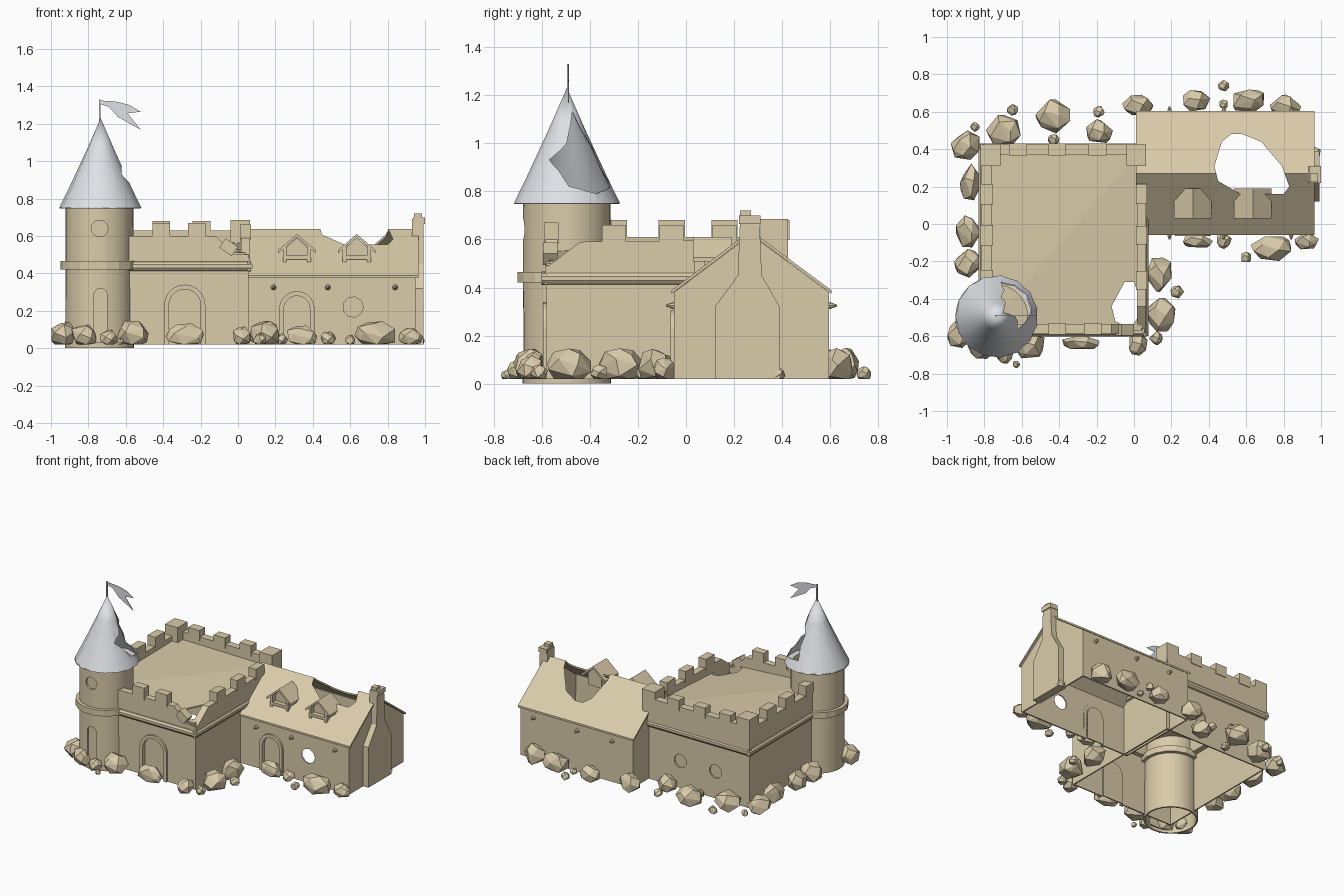
import bpy, bmesh, math, random
from mathutils import Vector, Matrix

if "Cube" in bpy.data.objects:
    bpy.data.objects.remove(bpy.data.objects["Cube"])

random.seed(4)


def material(name, rgb):
    m = bpy.data.materials.new(name)
    m.diffuse_color = (*rgb, 1)
    m.use_nodes = True
    m.node_tree.nodes["Principled BSDF"].inputs["Base Color"].default_value = m.diffuse_color
    return m


STONE = material("sand stone", (0.70, 0.60, 0.40))
SLATE = material("pale grey slate", (0.74, 0.75, 0.79))


def finish(name, bm, mat=STONE):
    bmesh.ops.recalc_face_normals(bm, faces=bm.faces[:])
    me = bpy.data.meshes.new(name)
    bm.to_mesh(me)
    bm.free()
    ob = bpy.data.objects.new(name, me)
    bpy.context.collection.objects.link(ob)
    if mat:
        me.materials.append(mat)
    return ob


def prism(name, pts, axis, lo, hi, mat=STONE, open_ends=False):
    """Extrude a 2D outline along an axis; open_ends drops sloped and level faces."""
    def place(p, t):
        return {'x': (t, *p), 'y': (p[0], t, p[1]), 'z': (*p, t)}[axis]
    bm = bmesh.new()
    a = [bm.verts.new(place(p, lo)) for p in pts]
    b = [bm.verts.new(place(p, hi)) for p in pts]
    n = len(pts)
    bm.faces.new(a)
    bm.faces.new(b)
    for i in range(n):
        bm.faces.new((a[i], a[(i + 1) % n], b[(i + 1) % n], b[i]))
    bmesh.ops.recalc_face_normals(bm, faces=bm.faces[:])
    if open_ends:
        drop = [f for f in bm.faces if abs(f.normal.z) > 0.3]
        bmesh.ops.delete(bm, geom=drop, context='FACES')
        return thicken(finish(name, bm, mat), 0.014)
    return finish(name, bm, mat)


def box(name, x0, x1, y0, y1, z0, z1, mat=STONE):
    return prism(name, [(x0, y0), (x1, y0), (x1, y1), (x0, y1)], 'z', z0, z1, mat)


def apply(ob, mod):
    bpy.context.view_layer.objects.active = ob
    bpy.ops.object.modifier_apply(modifier=mod.name)
    return ob


def thicken(ob, t):
    m = ob.modifiers.new("thickness", 'SOLIDIFY')
    m.thickness, m.offset = t, -1
    return apply(ob, m)


def cut(ob, cutter):
    m = ob.modifiers.new("cut", 'BOOLEAN')
    m.operation, m.solver, m.object = 'DIFFERENCE', 'EXACT', cutter
    apply(ob, m)
    bpy.data.objects.remove(cutter)


def circle(cx, cz, r, n=14):
    return [(cx + r * math.cos(2 * math.pi * i / n), cz + r * math.sin(2 * math.pi * i / n)) for i in range(n)]


def arch(cx, w, z0, top, n=10):
    r = w / 2
    return [(cx - r, z0)] + [(cx - r * math.cos(math.pi * i / n), top - r + r * math.sin(math.pi * i / n))
                             for i in range(n + 1)] + [(cx + r, z0)]


def doorway(name, wall, cx, w, top, y):
    """Arched opening with a raised surround and a recessed door."""
    cut(wall, prism("cutter", arch(cx, w, -0.1, top), 'y', y - 0.1, y + 0.1, None))
    outer, inner = arch(cx, w + 0.05, 0.02, top + 0.025), arch(cx, w, 0.02, top)
    prism(name + "_surround", outer + inner[::-1], 'y', y - 0.015, y + 0.01)
    prism(name, inner, 'y', y + 0.012, y + 0.02)


# Keep walls, open underneath, with round windows at the back
keep = prism("keep_walls", [(-.81, -.58), (.055, -.58), (.055, .41), (-.81, .41)], 'z', .02, .5, open_ends=True)
for cx in (-.53, -.24):
    cut(keep, prism("cutter", circle(cx, .22, .05), 'y', .3, .5, None))
    prism("keep_window", circle(cx, .22, .05), 'y', .392, .4)
doorway("keep_door", keep, -.285, .17, .315, -.58)

# Keep roof deck, folded across the diagonal and sagging at the broken corner
bm = bmesh.new()
v = [bm.verts.new(p) for p in ((-.8, -.57, .565), (.04, -.57, .51), (.04, .4, .565), (-.8, .4, .575))]
bm.faces.new((v[0], v[1], v[2]))
bm.faces.new((v[0], v[2], v[3]))
deck = thicken(finish("keep_deck", bm), .012)
cut(deck, prism("cutter", [(-.12, -.44), (-.1, -.52), (-.02, -.56), (.02, -.5), (.03, -.4), (0, -.31), (-.05, -.31)],
                'z', .3, .7, None))

# Rounded ledge around the keep
half = [(.028 * math.cos(a), .438 + .028 * math.sin(a)) for a in [math.pi * i / 5 - math.pi / 2 for i in range(6)]]
for x, s, n in ((.05, 1, "right"), (-.805, -1, "left")):
    prism("ledge_" + n, [(x + s * p, z) for p, z in half], 'y', -.6, .43)
for y, s, n in ((.405, 1, "back"), (-.575, -1, "front")):
    prism("ledge_" + n, [(y + s * p, z) for p, z in half], 'x', -.825, .07)

# Parapets, broken down at the front right corner
prism("parapet_front", [(-.8, .45), (.06, .45), (.06, .49), (-.02, .5), (-.12, .6), (-.8, .6)], 'y', -.585, -.535)
prism("parapet_right", [(-.585, .45), (-.585, .48), (-.44, .59), (.42, .6), (.42, .45)], 'x', .015, .065)
box("parapet_back", -.82, .06, .37, .425, .45, .63)
box("parapet_left", -.815, -.76, -.5, .42, .45, .61)

# Battlement blocks
for x in (-.62, -.41, -.195):
    box("merlon_back", x - .047, x + .047, .365, .43, .6, .68)
for x in (-.41, -.22):
    box("merlon_front", x - .047, x + .047, -.59, -.53, .58, .67)
for y in (-.3, -.06, .16):
    box("merlon_left", -.82, -.755, y - .055, y + .055, .6, .68)
    box("merlon_right", .01, .07, y - .05, y + .05, .58, .66)
for x in (-.77, .01):
    box("merlon_corner", x - .05, x + .055, .31, .425, .55, .685)
stub = box("merlon_broken", -.04, .04, -.03, .03, -.03, .03)
stub.matrix_world = Matrix.Translation((-.05, -.565, .54)) @ Matrix.Rotation(.6, 4, 'Y')

# House walls and roof, both broken open
house = prism("house_walls", [(-.05, .02), (.595, .02), (.595, .38), (.27, .62), (-.05, .38)], 'x', .02, .95,
              open_ends=True)
doorway("house_door", house, .315, .14, .28, -.05)
cut(house, prism("cutter", circle(.615, .22, .055, 9), 'y', -.2, .1, None))
roof = prism("house_roof", [(-.06, .388), (.27, .637), (.605, .388), (.605, .374), (.27, .623), (-.06, .374)],
             'x', .01, .965)
cut(roof, prism("cutter", [(.43, .31), (.47, .44), (.52, .48), (.58, .48), (.68, .44), (.79, .31), (.83, .2),
                           (.8, .16), (.57, .16), (.45, .23)], 'z', .2, .9, None))

# Dormers with gabled hoods on posts
for cx in (.315, .635):
    prism("dormer_hood", [(cx - .1, .525), (cx, .61), (cx + .1, .525), (cx + .1, .508), (cx, .593), (cx - .1, .508)],
          'y', .03, .19)
    prism("dormer_body", [(cx - .055, .45), (cx + .055, .45), (cx + .055, .54), (cx, .59), (cx - .055, .54)],
          'y', .07, .17)
    for s in (-1, 1):
        box("dormer_post", cx + s * .065 - .01, cx + s * .065 + .01, .035, .08, .45, .545)
    box("dormer_sill", cx - .075, cx + .075, .035, .08, .475, .495)

# Beam ends through the house walls
for x in (.19, .48, .84):
    for y, s in ((-.065, 1), (.61, -1)):
        bm = bmesh.new()
        bmesh.ops.create_cone(bm, cap_ends=True, segments=8, radius1=.016, radius2=.004, depth=.035,
                              matrix=Matrix.Translation((x, y, .325)) @ Matrix.Rotation(s * math.pi / 2, 4, 'X'))
        finish("beam_end", bm)

# Chimney against the gable
prism("chimney", [(.12, .02), (.39, .02), (.39, .32), (.315, .45), (.305, .69), (.225, .69), (.215, .45), (.12, .32)],
      'x', .93, .993)
box("chimney_cap", .935, 1.0, .22, .31, .665, .7)
box("chimney_pot", .94, .985, .225, .27, .7, .72)

# Round tower: open tube with a slit door and round window
TC = Vector((-.74, -.495, 0))
bm = bmesh.new()
bmesh.ops.create_cone(bm, cap_ends=False, segments=32, radius1=.184, radius2=.182, depth=.755,
                      matrix=Matrix.Translation(TC + Vector((0, 0, .3775))))
tower = thicken(finish("tower_wall", bm), .012)
cut(tower, prism("cutter", circle(-.74, .64, .045), 'y', -.9, -.5, None))
cut(tower, prism("cutter", arch(-.735, .07, .03, .32), 'y', -.9, -.5, None))
prism("tower_door", arch(-.735, .09, .02, .33), 'y', -.66, -.652)
prism("tower_shutter", circle(-.74, .64, .05), 'y', -.66, -.652)


def ring(name, r0, r1, z0, z1, n, mat):
    bm = bmesh.new()
    loops = [[bm.verts.new(TC + Vector((r * math.cos(2 * math.pi * i / n), r * math.sin(2 * math.pi * i / n), z)))
              for i in range(n)] for r, z in ((r0, z0), (r1, z0), (r1, z1), (r0, z1))]
    for k in range(4):
        a, b = loops[k], loops[(k + 1) % 4]
        for i in range(n):
            bm.faces.new((a[i], a[(i + 1) % n], b[(i + 1) % n], b[i]))
    return finish(name, bm, mat)


ring("tower_ledge", .175, .209, .42, .465, 18, STONE)
ring("spire_eave", .17, .215, .748, .754, 32, SLATE)

# Fluted spire with a torn side
SC = TC + Vector((.006, 0, 0))
bm = bmesh.new()
N = 30
rows = [[bm.verts.new(SC + Vector((r * k * math.cos(2 * math.pi * i / N), r * k * math.sin(2 * math.pi * i / N), z)))
         for i in range(N) for k in [1 if i % 2 else .965]] for r, z in ((.222, .75), (.168, .86), (.075, 1.06))]
tip = bm.verts.new(SC + Vector((0, 0, 1.23)))
for i in range(N):
    j = (i + 1) % N
    for a, b in zip(rows, rows[1:]):
        bm.faces.new((a[i], a[j], b[j], b[i]))
    bm.faces.new((rows[2][i], rows[2][j], tip))
spire = thicken(finish("spire", bm, SLATE), .006)
tear = prism("cutter", [(-.12, .93), (-.05, 1.0), (0, 1.13), (.035, 1.04), (.08, .98), (.1, .9), (.15, .82), (.03, .79),
                        (-.08, .82)], 'x', .01, .4, None)
tear.matrix_world = Matrix.Translation(TC) @ Matrix.Rotation(math.radians(28), 4, 'Z')
bpy.context.view_layer.update()
cut(spire, tear)

# Flagpole and forked flag
box("flagpole", -.743, -.735, -.494, -.486, 1.18, 1.33, SLATE)
prism("flag", [(-.74, 1.325), (-.643, 1.317), (-.58, 1.3), (-.52, 1.264), (-.59, 1.256), (-.52, 1.168),
               (-.643, 1.237), (-.69, 1.29), (-.74, 1.307)], 'y', -.49, -.486, SLATE)

# Boulders around the base: x, y, half width, half depth
ROCKS = [(-.9, .42, .08, .075), (-.875, .22, .055, .1), (-.89, -.04, .067, .08), (-.885, -.21, .072, .077),
         (-.69, .5, .09, .085), (-.43, .575, .09, .09), (-.185, .495, .072, .062), (.02, .635, .083, .058),
         (.33, .66, .07, .057), (.61, .66, .096, .06), (.81, .63, .083, .062), (-.65, .61, .03, .03),
         (-.85, .52, .025, .025), (-.43, .45, .03, .03), (-.19, .6, .03, .03), (.48, .74, .03, .03),
         (.48, .64, .025, .025), (.97, .38, .03, .03), (.135, -.27, .07, .093), (.145, -.485, .08, .09),
         (.23, -.36, .035, .035), (.34, -.09, .08, .04), (.48, -.09, .04, .04), (.6, -.18, .03, .03),
         (.74, -.13, .107, .072), (.92, -.09, .062, .045), (.12, -.61, .035, .035), (.02, -.645, .053, .058),
         (-.28, -.635, .1, .038), (-.56, -.65, .088, .067), (-.69, -.7, .045, .045), (-.63, -.75, .02, .02),
         (-.93, -.59, .07, .07), (-.82, -.66, .07, .06)]
for x, y, rx, ry in ROCKS:
    bm = bmesh.new()
    rz = min(.075, (rx + ry) / 2)
    for i in range(18):
        h = 1 - 2 * (i + .5) / 18
        a = i * 2.4 + random.uniform(-.4, .4)
        s = math.sqrt(1 - h * h)
        q = random.uniform(.98, 1.15)
        bm.verts.new((x + q * rx * s * math.cos(a), y + q * ry * s * math.sin(a),
                      max(.02, .02 + rz * .7 + q * h * rz)))
    hull = bmesh.ops.convex_hull(bm, input=bm.verts[:])
    bmesh.ops.delete(bm, geom=[e for e in hull["geom_interior"] if isinstance(e, bmesh.types.BMVert)], context='VERTS')
    finish("boulder", bm)

# Smooth the round wall and the spire
for ob in (tower, spire):
    bpy.ops.object.select_all(action='DESELECT')
    ob.select_set(True)
    bpy.context.view_layer.objects.active = ob
    bpy.ops.object.shade_smooth_by_angle(angle=math.radians(30))
